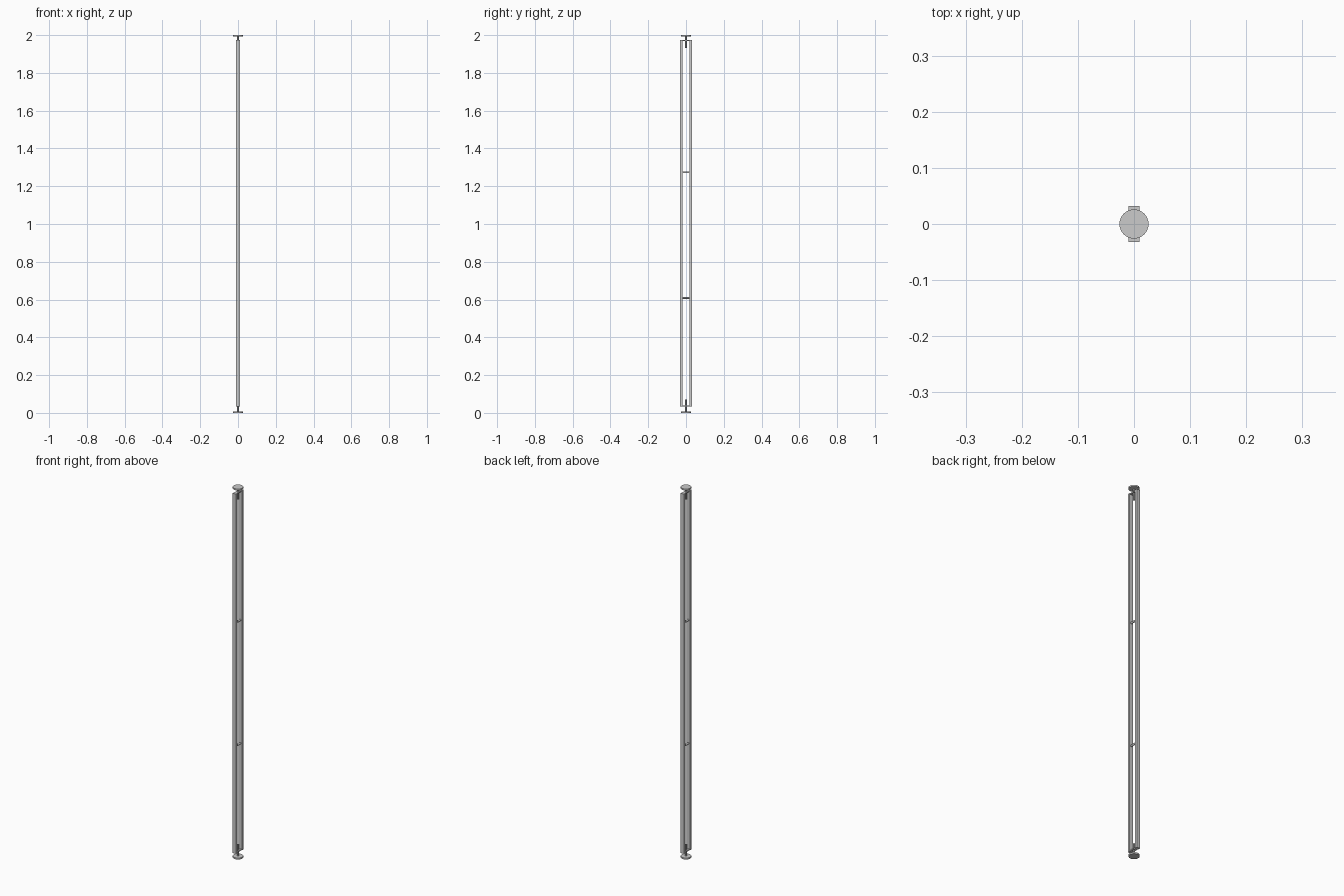
import bpy

if "Cube" in bpy.data.objects:
    bpy.data.objects.remove(bpy.data.objects["Cube"])


def box(name, x, y, z, center):
    bpy.ops.mesh.primitive_cube_add(size=1, location=center)
    o = bpy.context.object
    o.name = name
    o.scale = (x, y, z)
    bpy.ops.object.transform_apply(location=False, rotation=False, scale=True)
    return o


def rod(name, r, depth, center, rot=(0, 0, 0), sides=32):
    bpy.ops.mesh.primitive_cylinder_add(vertices=sides, radius=r, depth=depth,
                                        location=center, rotation=rot)
    o = bpy.context.object
    o.name = name
    bpy.ops.object.shade_smooth_by_angle()
    return o


Z0, Z1 = 0.033, 1.975   # rail ends
T = 0.013               # rail thickness
Y = 0.0325              # outer half depth

# Two long rails
for s, n in ((-1, "front"), (1, "back")):
    box(n + "_rail", 0.02, T, Z1 - Z0, (0, s * (Y - T / 2), (Z0 + Z1) / 2))

# Horizontal rods bridging the rails
for n, z in (("lower", 0.608), ("upper", 1.274)):
    rod(n + "_crossbar", 0.005, 2 * (Y - T) + 0.004, (0, 0, z), (1.570796, 0, 0), 16)

# End brackets, threaded stems and round feet
for n, zb, zs, zf in (("bottom", Z0 + 0.003, 0.037, 0.004),
                      ("top", Z1 - 0.003, 1.965, 1.996)):
    box(n + "_bracket", 0.016, 2 * (Y - T) + 0.004, 0.006, (0, 0, zb))
    rod(n + "_stem", 0.004, 0.066, (0, 0, zs), sides=16)
    rod(n + "_foot", 0.026, 0.008, (0, 0, zf))
